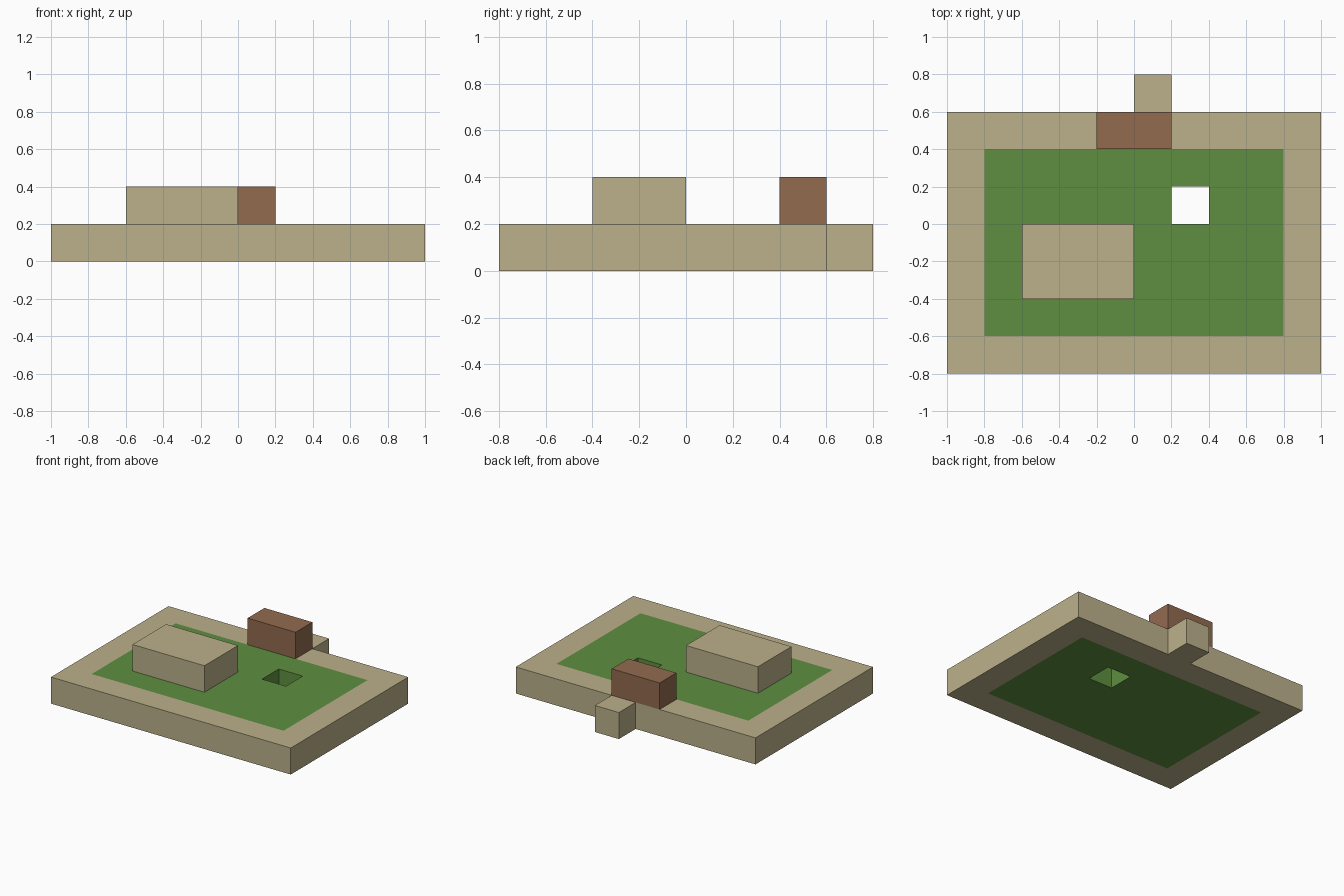
import bpy
import bmesh

default_cube = bpy.data.objects.get("Cube")
if default_cube:
    bpy.data.objects.remove(default_cube, do_unlink=True)


def make_material(name, rgb):
    mat = bpy.data.materials.new(name)
    mat.use_nodes = True
    colour = (*rgb, 1.0)
    mat.diffuse_color = colour
    mat.node_tree.nodes["Principled BSDF"].inputs["Base Color"].default_value = colour
    return mat


sand = make_material("sand", (0.503, 0.440, 0.258))
grass = make_material("grass green", (0.114, 0.275, 0.051))
brick = make_material("brick brown", (0.288, 0.147, 0.078))

U = 0.2  # one block


def add_object(name, bm, materials):
    bmesh.ops.recalc_face_normals(bm, faces=bm.faces)
    mesh = bpy.data.meshes.new(name)
    bm.to_mesh(mesh)
    bm.free()
    for mat in materials:
        mesh.materials.append(mat)
    obj = bpy.data.objects.new(name, mesh)
    bpy.context.collection.objects.link(obj)
    return obj


def add_box(name, low, high, mat):
    """Box between two corners given in block units."""
    bm = bmesh.new()
    bmesh.ops.create_cube(bm, size=1)
    for v in bm.verts:
        v.co = [U * (a + (c + 0.5) * (b - a)) for a, b, c in zip(low, high, v.co)]
    return add_object(name, bm, [mat])


# Ground slab: sand border, grass middle and a square shaft through it
xs = [-5, -4, 1, 2, 4, 5]
ys = [-4, -3, 0, 1, 2, 3]
bm = bmesh.new()
grid = [[bm.verts.new((x * U, y * U, 0)) for y in ys] for x in xs]
for i in range(len(xs) - 1):
    for j in range(len(ys) - 1):
        if (xs[i], ys[j]) != (1, 0):
            bm.faces.new((grid[i][j], grid[i + 1][j], grid[i + 1][j + 1], grid[i][j + 1]))
raised = bmesh.ops.extrude_face_region(bm, geom=bm.faces[:], use_keep_orig=True)["geom"]
top_verts = [g for g in raised if isinstance(g, bmesh.types.BMVert)]
bmesh.ops.translate(bm, verts=top_verts, vec=(0, 0, U))
for f in bm.faces:
    c = f.calc_center_median() / U
    f.material_index = int(abs(c.x) < 3.9 and -2.9 < c.y < 1.9)
add_object("ground", bm, [sand, grass])

# Blocks standing on and beside the slab
add_box("low_building", (-3, -2, 1), (0, 0, 2), sand)
add_box("back_wall", (-1, 2, 1), (1, 3, 2), brick)
add_box("back_step", (0, 3, 0), (1, 4, 1), sand)
